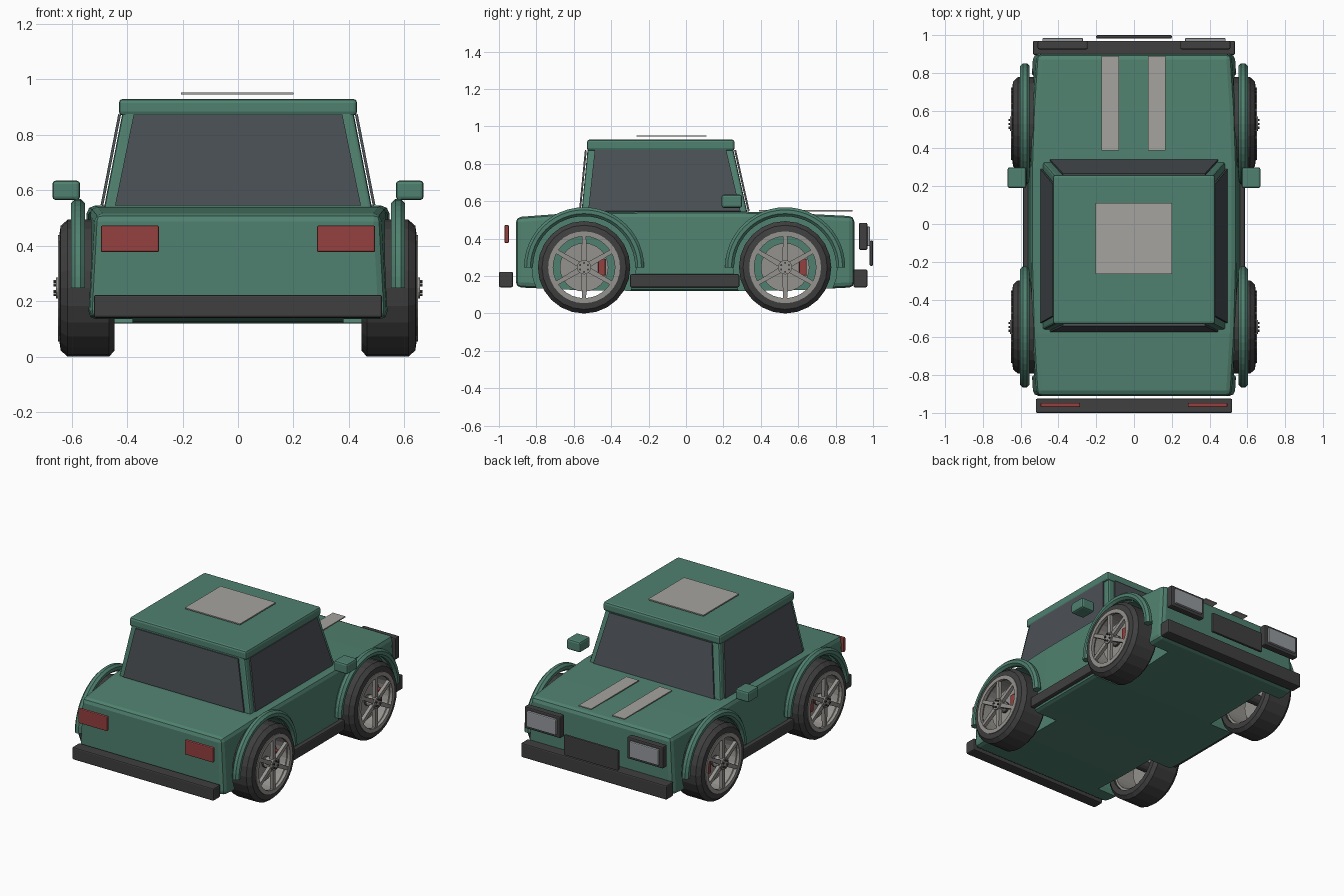
import bpy, bmesh
from math import pi, sin, cos
from mathutils import Vector

if "Cube" in bpy.data.objects:
    bpy.data.objects.remove(bpy.data.objects["Cube"])


def material(name, *rgb):
    m = bpy.data.materials.new(name)
    m.diffuse_color = (*rgb, 1)
    m.use_nodes = True
    m.node_tree.nodes["Principled BSDF"].inputs["Base Color"].default_value = m.diffuse_color
    return m


GREEN = material("green_paint", 0.08, 0.22, 0.16)
DARK = material("dark_trim", 0.05, 0.05, 0.05)
GLASS = material("tinted_glass", 0.07, 0.08, 0.09)
RED = material("red", 0.3, 0.05, 0.05)
LENS = material("lens", 0.3, 0.32, 0.34)
PALE = material("pale_decal", 0.38, 0.37, 0.35)
RIM = material("rim_metal", 0.3, 0.29, 0.27)


def mesh_object(name, verts, faces, mat=None):
    bm = bmesh.new()
    vs = [bm.verts.new(v) for v in verts]
    for f in faces:
        bm.faces.new([vs[i] for i in f])
    bmesh.ops.recalc_face_normals(bm, faces=bm.faces)
    me = bpy.data.meshes.new(name)
    bm.to_mesh(me)
    bm.free()
    ob = bpy.data.objects.new(name, me)
    bpy.context.collection.objects.link(ob)
    if mat:
        me.materials.append(mat)
    return ob


def bevel(ob, width, segments=2):
    b = ob.modifiers.new("bevel", 'BEVEL')
    b.width, b.segments, b.limit_method, b.angle_limit = width, segments, 'ANGLE', 0.6
    return ob


def loft(name, rings, mat=None):
    """Join equal-length rings of points and cap both ends."""
    n = len(rings[0])
    verts = [p for r in rings for p in r]
    faces = [(i * n + j, i * n + (j + 1) % n, (i + 1) * n + (j + 1) % n, (i + 1) * n + j)
             for i in range(len(rings) - 1) for j in range(n)]
    faces += [tuple(range(n)), tuple(range(len(verts) - n, len(verts)))]
    return mesh_object(name, verts, faces, mat)


def box(name, x, y, z, mat=None, bev=0.0):
    ring = lambda h: [(x[0], y[0], h), (x[1], y[0], h), (x[1], y[1], h), (x[0], y[1], h)]
    ob = loft(name, [ring(z[0]), ring(z[1])], mat)
    return bevel(ob, bev) if bev else ob


def lathe(name, profile, y, z, mat=None, steps=24, arc=2 * pi):
    """Turn a closed (radius, x) profile around an x-parallel axis."""
    full = arc > 6.28
    rings = []
    for i in range(steps if full else steps + 1):
        a = arc * i / steps
        rings.append([(px, y + r * cos(a), z + r * sin(a)) for r, px in profile])
    if not full:
        return loft(name, rings, mat)
    n = len(profile)
    faces = [(i * n + j, i * n + (j + 1) % n, (i + 1) % steps * n + (j + 1) % n, (i + 1) % steps * n + j)
             for i in range(steps) for j in range(n)]
    return mesh_object(name, [p for r in rings for p in r], faces, mat)


def cylinder(name, r, x0, x1, y, z, mat=None, steps=24):
    ring = lambda x: [(x, y + r * cos(2 * pi * i / steps), z + r * sin(2 * pi * i / steps))
                      for i in range(steps)]
    return loft(name, [ring(x0), ring(x1)], mat)


AXLES = (("rear", -0.545), ("front", 0.53))
SIDES = (("left", -1), ("right", 1))
HUB_Z = 0.247

# Body shell with wheel wells
sections = [(-0.91, 0.535, 0.14, 0.515), (-0.58, 0.555, 0.125, 0.54), (-0.2, 0.565, 0.12, 0.545),
            (0.3, 0.565, 0.12, 0.545), (0.6, 0.555, 0.125, 0.535), (0.9, 0.535, 0.14, 0.52)]
body = loft("body", [[(-w, y, b), (w, y, b), (w - 0.02, y, t), (-w + 0.02, y, t)]
                     for y, w, b, t in sections], GREEN)
bevel(body, 0.028)
cutters = []
for axle, y in AXLES:
    for side, s in SIDES:
        c = cylinder("wheel_well_cutter", 0.278, s * 0.38, s * 0.75, y, HUB_Z, None, 28)
        c.hide_render = True
        cutters.append(c)
        m = body.modifiers.new("well", 'BOOLEAN')
        m.object, m.operation, m.solver = c, 'DIFFERENCE', 'EXACT'
bpy.context.view_layer.update()
cut = bpy.data.meshes.new_from_object(body.evaluated_get(bpy.context.evaluated_depsgraph_get()))
body.modifiers.clear()
body.data = cut
for c in cutters:
    bpy.data.objects.remove(c)

# Cabin and roof
low = [Vector(p) for p in ((-0.485, -0.56, 0.53), (0.485, -0.56, 0.53), (0.485, 0.33, 0.53), (-0.485, 0.33, 0.53))]
high = [Vector(p) for p in ((-0.415, -0.525, 0.89), (0.415, -0.525, 0.89), (0.415, 0.25, 0.89), (-0.415, 0.25, 0.89))]
bevel(loft("cabin", [low, high], GREEN), 0.012)
box("roof", (-0.43, 0.43), (-0.53, 0.26), (0.87, 0.93), GREEN, 0.014)

# Windows: thin plates laid over each cabin face
for i, name in enumerate(("rear_window", "right_window", "windshield", "left_window")):
    a, b, c, d = low[i], low[(i + 1) % 4], high[(i + 1) % 4], high[i]
    normal = (b - a).cross(d - a).normalized()
    at = lambda u, v, off: a.lerp(b, u).lerp(d.lerp(c, u), v) + normal * off
    ring = lambda off: [at(u, v, off) for u, v in ((0.04, 0.04), (0.96, 0.04), (0.95, 0.95), (0.05, 0.95))]
    loft(name, [ring(0.004), ring(0.014)], GLASS)

# Roof panel and hood stripes
box("roof_panel", (-0.205, 0.2), (-0.265, 0.11), (0.945, 0.953), PALE)
for x in (-0.125, 0.12):
    box("hood_stripe", (x - 0.046, x + 0.046), (0.39, 0.89), (0.546, 0.553), PALE)

# Bumpers and grille
box("rear_bumper", (-0.52, 0.52), (-1.0, -0.925), (0.14, 0.223), DARK, 0.008)
box("front_bumper", (-0.535, 0.535), (0.895, 0.97), (0.14, 0.235), DARK, 0.008)
box("grille", (-0.2, 0.2), (0.982, 1.0), (0.255, 0.39), DARK, 0.006)

for side, s in SIDES:
    span = lambda p, q: tuple(sorted((s * p, s * q)))
    # Lights, mirrors and sills
    box(side + "_tail_light", span(0.285, 0.495), (-0.97, -0.947), (0.377, 0.473), RED, 0.006)
    box(side + "_headlight_housing", span(0.245, 0.51), (0.925, 0.97), (0.34, 0.485), DARK, 0.008)
    box(side + "_headlight_lens", span(0.27, 0.485), (0.96, 0.985), (0.36, 0.465), LENS, 0.006)
    box(side + "_mirror", span(0.57, 0.67), (0.19, 0.3), (0.565, 0.635), GREEN, 0.012)
    box(side + "_sill", span(0.545, 0.587), (-0.3, 0.285), (0.14, 0.21), DARK, 0.008)

    for axle, y in AXLES:
        tag = f"{axle}_{side}_"
        # Flared arch
        arch = [(0.297 + 0.026 * cos(k * pi / 4 + pi / 8), s * (0.578 + 0.027 * sin(k * pi / 4 + pi / 8)))
                for k in range(8)]
        lathe(tag + "arch", arch, y, HUB_Z, GREEN, 24, pi)
        # Tire, rim ring and brake
        tire = [(0.19, 0.445), (0.225, 0.445), (0.247, 0.465), (0.247, 0.615), (0.225, 0.64), (0.19, 0.645)]
        lathe(tag + "tire", [(r, s * x) for r, x in tire], y, HUB_Z, DARK)
        rim = [(0.175, 0.46), (0.192, 0.46), (0.192, 0.65), (0.165, 0.65), (0.165, 0.63), (0.178, 0.615)]
        lathe(tag + "rim", [(r, s * x) for r, x in rim], y, HUB_Z, RIM, 32)
        cylinder(tag + "brake_disc", 0.13, s * 0.56, s * 0.58, y, HUB_Z, RIM)
        cylinder(tag + "axle", 0.035, s * 0.37, s * 0.6, y, HUB_Z, DARK, 12)
        box(tag + "caliper", span(0.55, 0.61), (y + 0.075, y + 0.115), (HUB_Z - 0.045, HUB_Z + 0.045), RED, 0.006)
        # Spokes, hub and bolts
        for k in range(6):
            a = pi / 2 + k * pi / 3
            out, side_v = Vector((0, cos(a), sin(a))), Vector((0, -sin(a), cos(a)))
            centre = Vector((0, y, HUB_Z))
            ring = lambda r, w: [centre + out * r + side_v * t + Vector((s * x, 0, 0))
                                 for t, x in ((-w, 0.625), (w, 0.625), (w, 0.648), (-w, 0.648))]
            loft(tag + "spoke", [ring(0.02, 0.015), ring(0.175, 0.011)], RIM)
            bolt = centre + out * 0.024
            cylinder(tag + "bolt", 0.006, s * 0.65, s * 0.665, bolt.y, bolt.z, DARK, 6)
        cylinder(tag + "hub", 0.038, s * 0.6, s * 0.657, y, HUB_Z, RIM, 16)
